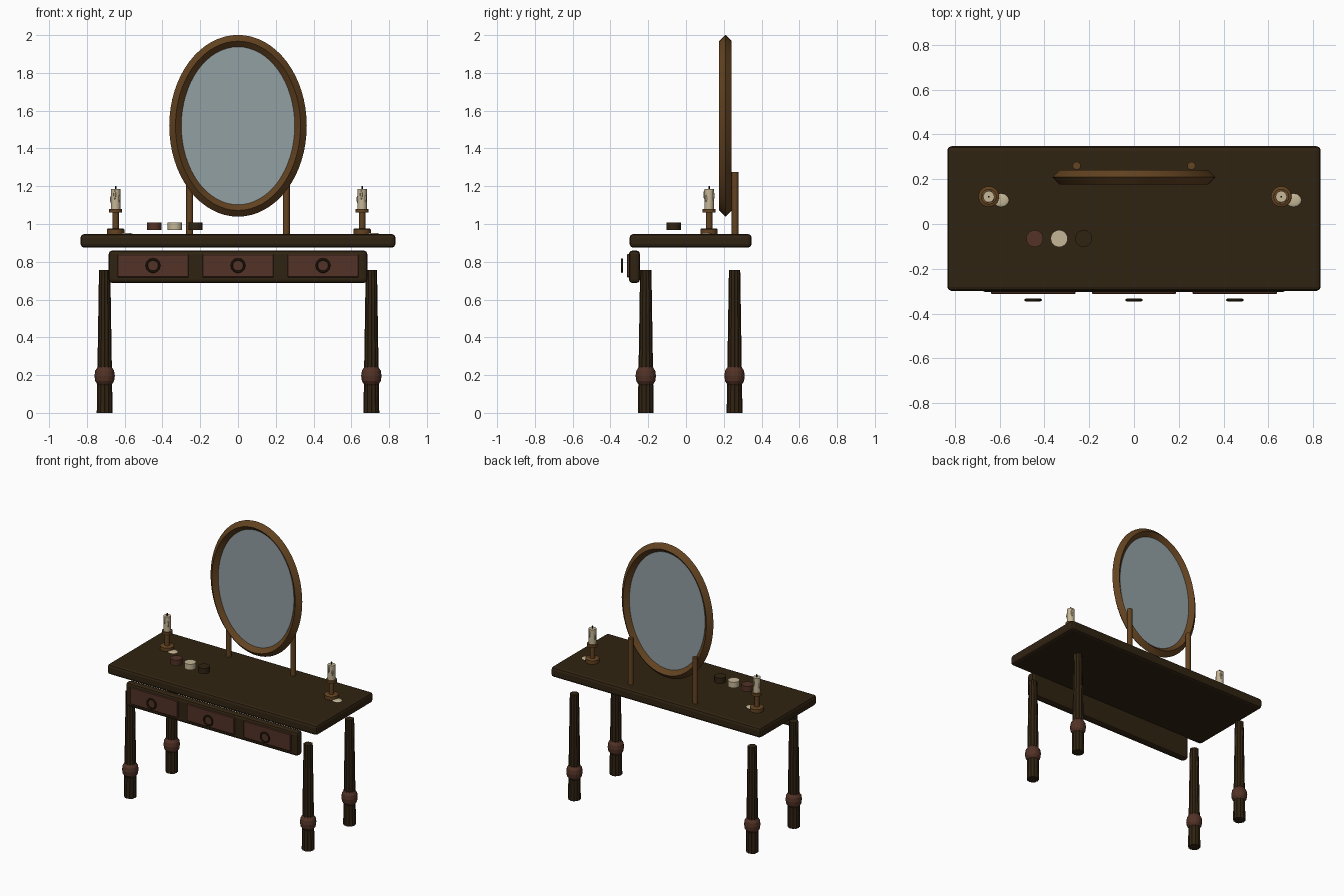
import bpy, bmesh, math
from mathutils import Vector

if "Cube" in bpy.data.objects:
    bpy.data.objects.remove(bpy.data.objects["Cube"])


def material(name, rgb):
    m = bpy.data.materials.new(name)
    m.diffuse_color = (*rgb, 1)
    m.use_nodes = True
    m.node_tree.nodes["Principled BSDF"].inputs["Base Color"].default_value = m.diffuse_color
    return m


DARK = material("dark_wood", (0.030, 0.017, 0.006))
RED = material("red_brown_wood", (0.085, 0.032, 0.019))
GOLD = material("golden_wood", (0.125, 0.056, 0.015))
GLASS = material("mirror_glass", (0.29, 0.35, 0.37))
WAX = material("candle_wax", (0.56, 0.47, 0.31))
BLACK = material("wick_black", (0.012, 0.010, 0.008))


def finish(bm, name, mat, smooth=False):
    bmesh.ops.recalc_face_normals(bm, faces=bm.faces)
    me = bpy.data.meshes.new(name)
    bm.to_mesh(me)
    bm.free()
    me.materials.append(mat)
    ob = bpy.data.objects.new(name, me)
    bpy.context.collection.objects.link(ob)
    if smooth:
        bpy.ops.object.select_all(action='DESELECT')
        ob.select_set(True)
        bpy.context.view_layer.objects.active = ob
        bpy.ops.object.shade_smooth_by_angle(angle=math.radians(35))
    return ob


def box(name, lo, hi, mat, bevel=0.0, segments=1):
    bm = bmesh.new()
    bmesh.ops.create_cube(bm, size=1)
    lo, hi = Vector(lo), Vector(hi)
    for v in bm.verts:
        v.co = (lo + hi) / 2 + v.co * (hi - lo)
    if bevel:
        bmesh.ops.bevel(bm, geom=bm.edges[:], offset=bevel, segments=segments,
                        profile=0.5, affect='EDGES')
    return finish(bm, name, mat)


def lathe(name, x, y, profile, mat, sides=24, flute=0.0, smooth=False):
    """Turned part: profile is (radius, height) from bottom to top."""
    bm = bmesh.new()
    rings = []
    for r, z in profile:
        ring = []
        for i in range(sides):
            a = 2 * math.pi * i / sides
            rr = r * (1 - flute * (i % 2))
            ring.append(bm.verts.new((x + rr * math.cos(a), y + rr * math.sin(a), z)))
        rings.append(ring)
    for a, b in zip(rings, rings[1:]):
        for i in range(sides):
            j = (i + 1) % sides
            bm.faces.new((a[i], a[j], b[j], b[i]))
    bm.faces.new(rings[0][::-1])
    bm.faces.new(rings[-1])
    return finish(bm, name, mat, smooth)


def oval_ring(name, cx, cy, cz, rx, rz, tube, sides, tube_sides, mat):
    """Ring standing in the xz plane with a constant tube section."""
    bm = bmesh.new()
    loops = []
    for i in range(sides):
        a = 2 * math.pi * i / sides
        loop = []
        for k in range(tube_sides):
            t = 2 * math.pi * k / tube_sides
            d = tube * math.cos(t)
            loop.append(bm.verts.new((cx + (rx + d) * math.cos(a), cy + tube * math.sin(t),
                                      cz + (rz + d) * math.sin(a))))
        loops.append(loop)
    for i in range(sides):
        a, b = loops[i], loops[(i + 1) % sides]
        for k in range(tube_sides):
            m = (k + 1) % tube_sides
            bm.faces.new((a[k], a[m], b[m], b[k]))
    return finish(bm, name, mat, True)


def blob(name, center, size, mat):
    bm = bmesh.new()
    bmesh.ops.create_uvsphere(bm, u_segments=12, v_segments=8, radius=1)
    for v in bm.verts:
        v.co = Vector(center) + v.co * Vector(size)
    return finish(bm, name, mat, True)


# Table top and front drawer rail
box("table_top", (-0.833, -0.298, 0.875), (0.833, 0.347, 0.947), DARK, 0.018, 2)
box("drawer_rail", (-0.685, -0.303, 0.687), (0.685, -0.243, 0.86), DARK, 0.02, 2)

# Drawer fronts with ring pulls
for label, x in (("left", -0.45), ("middle", 0), ("right", 0.45)):
    box(label + "_drawer_front", (x - 0.188, -0.313, 0.718), (x + 0.188, -0.29, 0.84), RED, 0.004)
    oval_ring(label + "_ring_pull", x, -0.339, 0.78, 0.033, 0.033, 0.006, 32, 8, DARK)

# Fluted legs with turned bulbs
for side, x in (("left", -0.706), ("right", 0.706)):
    for end, y in (("front", -0.213), ("back", 0.257)):
        leg = f"{end}_{side}_leg"
        lathe(leg, x, y, [(0.042, 0), (0.030, 0.757)], DARK, 24, 0.1)
        lathe(leg + "_bulb", x, y, [(0.036, 0.147), (0.050, 0.168), (0.054, 0.196),
                                    (0.050, 0.223), (0.036, 0.245)], RED, 16)

# Oval mirror on two posts
oval_ring("mirror_frame", 0, 0.209, 1.52, 0.331, 0.448, 0.033, 64, 4, GOLD)
bm = bmesh.new()
bmesh.ops.create_cone(bm, cap_ends=True, segments=64, radius1=1, radius2=1, depth=1)
for v in bm.verts:
    v.co = Vector((v.co.x * 0.30, 0.209 + v.co.z * 0.008, 1.52 + v.co.y * 0.418))
finish(bm, "mirror_glass", GLASS)
for side, x in (("left", -0.256), ("right", 0.256)):
    lathe(side + "_mirror_post", x, 0.26, [(0.018, 0.93), (0.018, 1.275)], GOLD, 16, smooth=True)

# Candlesticks, candles, drips and spilled wax
for side, x in (("left", -0.648), ("right", 0.657)):
    y = 0.122
    lathe(side + "_candlestick", x, y, [(0.046, 0.947), (0.046, 0.972), (0.040, 0.976),
          (0.017, 0.976), (0.017, 1.06), (0.035, 1.06), (0.035, 1.079)], GOLD, 24, smooth=True)
    lathe(side + "_candle", x, y, [(0.025, 1.079), (0.025, 1.185)], WAX, 20, smooth=True)
    lathe(side + "_wick", x, y, [(0.004, 1.18), (0.004, 1.202)], BLACK, 8)
    for n, (deg, z, h) in enumerate(((-100, 1.155, 0.025), (-40, 1.135, 0.02),
                                     (70, 1.15, 0.028), (170, 1.13, 0.02))):
        a = math.radians(deg)
        blob(f"{side}_wax_drip_{n}", (x + 0.024 * math.cos(a), y + 0.024 * math.sin(a), z),
             (0.006, 0.006, h), WAX)
    blob(side + "_wax_puddle", (x + 0.055, y - 0.016, 0.947), (0.035, 0.03, 0.006), WAX)

# Small cosmetic pots
for label, x, mat in (("brown", -0.443, RED), ("cream", -0.334, WAX), ("dark", -0.225, DARK)):
    lathe(label + "_pot", x, -0.065, [(0.038, 0.967), (0.038, 1.008)], mat, 24, smooth=True)
